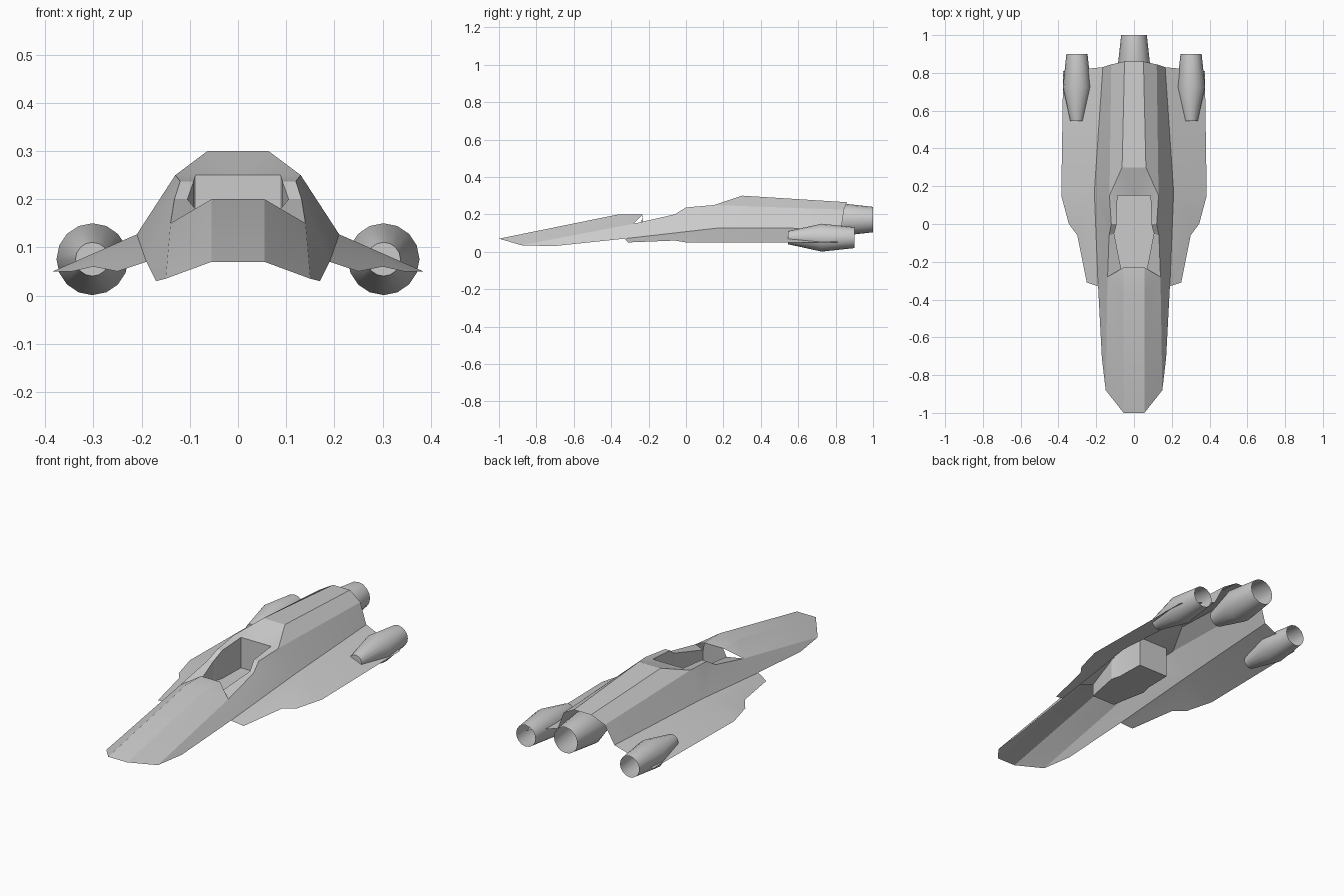
import bpy, bmesh, math

if "Cube" in bpy.data.objects:
    bpy.data.objects.remove(bpy.data.objects["Cube"])


def finish(obj, angle=30):
    bpy.ops.object.select_all(action='DESELECT')
    obj.select_set(True)
    bpy.context.view_layer.objects.active = obj
    bpy.ops.object.shade_smooth_by_angle(angle=math.radians(angle))


def half_shell(name, points, faces, up_face=0):
    """Right half of a sheet from named points, mirrored across x."""
    bm = bmesh.new()
    v = {k: bm.verts.new(p) for k, p in points.items()}
    made = [bm.faces.new([v[k] for k in f.split()]) for f in faces]
    bmesh.ops.recalc_face_normals(bm, faces=bm.faces)
    bm.normal_update()
    if made[up_face].normal.z < 0:
        bmesh.ops.reverse_faces(bm, faces=bm.faces)
    me = bpy.data.meshes.new(name)
    bm.to_mesh(me)
    bm.free()
    obj = bpy.data.objects.new(name, me)
    bpy.context.collection.objects.link(obj)
    finish(obj, 20)
    mod = obj.modifiers.new("mirror", 'MIRROR')
    mod.use_clip = True
    return obj


def engine(name, x, z, rings, sides=16):
    """Lathed pod along y: closed at the front, open at the back."""
    bm = bmesh.new()
    loops = []
    for y, r in rings:
        loops.append([bm.verts.new((x + r * math.cos(2 * math.pi * i / sides), y,
                                    z + r * math.sin(2 * math.pi * i / sides)))
                      for i in range(sides)])
    bm.faces.new(loops[0])
    for a, b in zip(loops, loops[1:]):
        for i in range(sides):
            j = (i + 1) % sides
            bm.faces.new((a[i], b[i], b[j], a[j]))
    bmesh.ops.recalc_face_normals(bm, faces=bm.faces)
    me = bpy.data.meshes.new(name)
    bm.to_mesh(me)
    bm.free()
    obj = bpy.data.objects.new(name, me)
    bpy.context.collection.objects.link(obj)
    finish(obj)


# Hull: n = nose, r = cockpit rim, i = inner opening, s = spine, f = side fold, w = wing edge
P = {
    'n0': (0, -1, .07), 'n1': (.055, -1, .07), 'n2': (.15, -.88, .035), 'n3': (.17, -.71, .03),
    't0': (0, -.36, .2), 't1': (.055, -.36, .2), 'l0': (0, -.23, .2), 'l1': (.055, -.23, .2),
    'r0': (.14, -.28, .15), 'r1': (.132, -.06, .2), 'r2': (.12, 0, .237), 'r3': (.13, .15, .25),
    'i0': (.068, -.24, .155), 'i1': (.105, -.05, .2), 'i2': (.092, 0, .237), 'i3': (.088, .15, .25),
    'i4': (0, .15, .25),
    's0': (0, .3, .3), 's1': (.063, .3, .3), 's2': (0, .86, .265), 's3': (.05, .86, .265),
    'm': (.12, .845, .225),
    'f0': (.19, -.33, .07), 'f1': (.21, .17, .127), 'f2': (.165, .83, .125),
    'w0': (.25, -.31, .05), 'w1': (.3, -.06, .06), 'w2': (.345, 0, .05),
    'w3': (.385, .15, .05), 'w4': (.375, .81, .05),
}
F = [
    'n0 n1 t1 t0', 't0 t1 l1 l0',                                  # nose top
    'n1 n2 r0 t1', 't1 r0 l1',                                     # nose shoulder
    'n2 n3 f0 r0',                                                 # nose side
    'r0 i0 i1 r1', 'r1 i1 i2 r2', 'r2 i2 i3 r3',                   # cockpit rim
    'i4 i3 s1 s0', 'i3 r3 s1',                                     # collar
    's0 s1 s3 s2', 's1 r3 m s3',                                   # rear spine
    'r0 f0 r1', 'r1 f0 f1', 'r1 f1 r2', 'r2 f1 r3', 'r3 f1 f2 m',  # hull side
    'f0 w0 w1', 'f0 w1 f1', 'f1 w1 w2', 'f1 w2 w3', 'f1 w3 w4 f2',  # wing
]
half_shell("hull", P, F)

# Cockpit tub hanging below the opening
D = .09
T = {k: P[k] for k in ('i0', 'i1', 'i2', 'i3', 'i4', 'l0', 'l1')}
for k in ('i0', 'i1', 'i2', 'i3', 'i4'):
    T['b' + k] = (P[k][0], P[k][1], D)
T['c'] = (0, P['i0'][1], D)
half_shell("cockpit_tub", T, [
    'c bi0 bi1 bi2 bi3 bi4',
    'i0 i1 bi1 bi0', 'i1 i2 bi2 bi1', 'i2 i3 bi3 bi2', 'i3 i4 bi4 bi3',
    'l0 l1 i0 bi0 c'])

# Engines
for side, x in (("right", .302), ("left", -.302)):
    engine(side + "_engine", x, .0755, [(.545, .035), (.725, .0745), (.9, .056)])
engine("center_engine", 0, .172, [(.65, .045), (.82, .088), (1.0, .068)])
